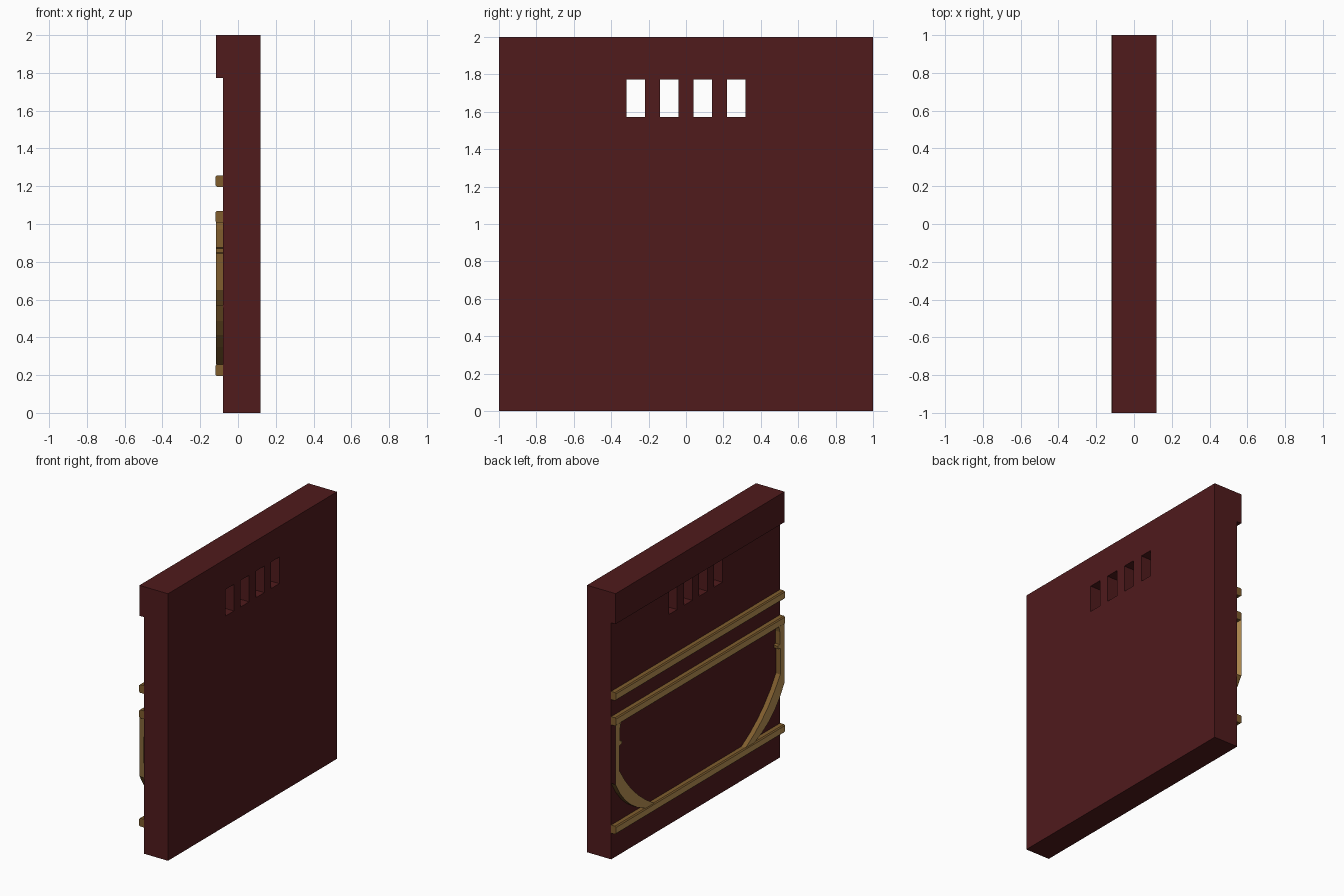
import bpy, bmesh

if "Cube" in bpy.data.objects:
    bpy.data.objects.remove(bpy.data.objects["Cube"])


def material(name, rgb):
    m = bpy.data.materials.new(name)
    m.diffuse_color = (*rgb, 1)
    m.use_nodes = True
    m.node_tree.nodes["Principled BSDF"].inputs["Base Color"].default_value = m.diffuse_color
    return m


MAROON = material("dark_maroon", (0.080, 0.0105, 0.0115))
GOLD = material("old_gold", (0.215, 0.110, 0.027))
TAN = material("light_tan", (0.49, 0.29, 0.09))


def finish(bm, name, *mats):
    me = bpy.data.meshes.new(name)
    bm.to_mesh(me)
    bm.free()
    ob = bpy.data.objects.new(name, me)
    bpy.context.collection.objects.link(ob)
    for m in mats:
        me.materials.append(m)
    return ob


def tan_fronts(bm):
    """Decorative side (-x) faces get the lighter second colour."""
    bm.normal_update()
    for f in bm.faces:
        if f.normal.x < -0.95:
            f.material_index = 1


# Wall panel with overhanging top band and four through slots, built on a grid
ys = [-1, -0.317, -0.22, -0.14, -0.04, 0.04, 0.14, 0.22, 0.317, 1]
zs = [0, 1.573, 1.772, 2]
backs = [-0.08, -0.08, -0.117]
FRONT = 0.12


def solid(i, j):
    return 0 <= i < 9 and 0 <= j < 3 and not (j == 1 and i % 2 == 1)


bm = bmesh.new()


def quad(*pts):
    bm.faces.new([bm.verts.new(p) for p in pts])


for i in range(9):
    for j in range(3):
        if not solid(i, j):
            continue
        a, b, c, d, x = ys[i], ys[i + 1], zs[j], zs[j + 1], backs[j]
        quad((FRONT, a, c), (FRONT, b, c), (FRONT, b, d), (FRONT, a, d))
        quad((x, b, c), (x, a, c), (x, a, d), (x, b, d))
        if not solid(i - 1, j):
            quad((x, a, c), (FRONT, a, c), (FRONT, a, d), (x, a, d))
        if not solid(i + 1, j):
            quad((FRONT, b, c), (x, b, c), (x, b, d), (FRONT, b, d))
        if not solid(i, j + 1):
            quad((x, a, d), (FRONT, a, d), (FRONT, b, d), (x, b, d))
        if not solid(i, j - 1):
            quad((x, b, c), (FRONT, b, c), (FRONT, a, c), (x, a, c))
        elif backs[j - 1] > x:  # underside of the band
            e = backs[j - 1]
            quad((x, b, c), (e, b, c), (e, a, c), (x, a, c))
bmesh.ops.remove_doubles(bm, verts=bm.verts, dist=1e-5)
finish(bm, "wall_panel", MAROON)

# Horizontal rails with chamfered outer edges
for name, z in (("upper_rail", 1.197), ("middle_rail", 1.008), ("lower_rail", 0.196)):
    c, h = 0.008, 0.061
    prof = [(-0.08, z), (-0.12 + c, z), (-0.12, z + c),
            (-0.12, z + h - c), (-0.12 + c, z + h), (-0.08, z + h)]
    bm = bmesh.new()
    f = bm.faces.new([bm.verts.new((px, -1, pz)) for px, pz in prof])
    ext = bmesh.ops.extrude_face_region(bm, geom=[f], use_keep_orig=True)
    bmesh.ops.translate(bm, vec=(0, 2, 0),
                        verts=[v for v in ext["geom"] if isinstance(v, bmesh.types.BMVert)])
    bmesh.ops.recalc_face_normals(bm, faces=bm.faces)
    tan_fronts(bm)
    finish(bm, name, GOLD, TAN)


def bend(p, q, r, n=5):
    """Points of a quadratic curve from p to r."""
    out = []
    for k in range(n + 1):
        t = k / n
        out.append(tuple((1 - t) ** 2 * p[m] + 2 * t * (1 - t) * q[m] + t * t * r[m]
                         for m in (0, 1)))
    return out


# Curved corner brackets, open at the panel ends so panels can tile
outer = [(1.0, 1.012)] + bend((1.0, 0.57), (0.885, 0.345), (0.645, 0.256))
inner = bend((0.54, 0.256), (0.80, 0.40), (0.95, 0.65))
step = [(0.95, 0.845), (0.925, 0.85), (0.925, 0.87), (0.945, 0.875), (0.945, 0.97), (0.935, 1.012)]
outline = outer + inner + step
for name, s in (("left_bracket", -1), ("right_bracket", 1)):
    bm = bmesh.new()
    fr = [bm.verts.new((-0.116, s * y, z)) for y, z in outline]
    bk = [bm.verts.new((-0.08, s * y, z)) for y, z in outline]
    face = bm.faces.new(fr)
    n = len(fr)
    for i in range(1, n):
        k = (i + 1) % n
        bm.faces.new((fr[k], fr[i], bk[i], bk[k]))
    bm.normal_update()
    if face.normal.x > 0:
        bmesh.ops.reverse_faces(bm, faces=bm.faces[:])
    tan_fronts(bm)
    loose = [v for v in bm.verts if not v.link_faces]
    bmesh.ops.delete(bm, geom=loose, context='VERTS')
    finish(bm, name, GOLD, TAN)
